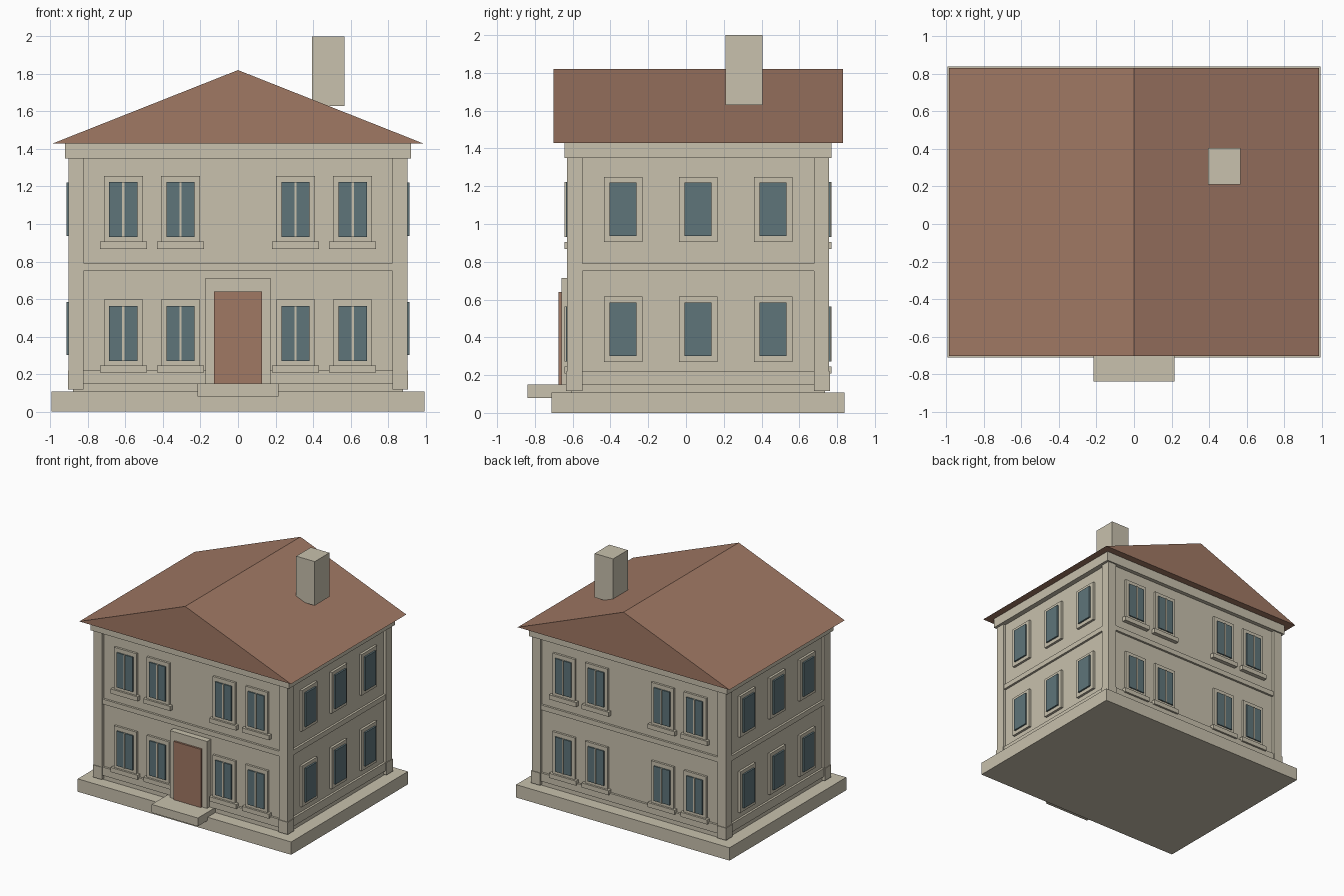
import bpy
from mathutils import Vector

cube = bpy.data.objects.get("Cube")
if cube:
    bpy.data.objects.remove(cube, do_unlink=True)


def material(name, rgb):
    m = bpy.data.materials.new(name)
    m.use_nodes = True
    m.diffuse_color = (*rgb, 1)
    m.node_tree.nodes["Principled BSDF"].inputs["Base Color"].default_value = (*rgb, 1)
    return m


STONE = material("pale stone", (0.578, 0.533, 0.418))
TILE = material("terracotta", (0.352, 0.188, 0.127))
GLASS = material("blue grey glass", (0.114, 0.178, 0.195))
CY = 0.064  # middle of the house from front to back


def mesh(name, verts, faces, mat):
    me = bpy.data.meshes.new(name)
    me.from_pydata(verts, [], faces)
    me.materials.append(mat)
    ob = bpy.data.objects.new(name, me)
    bpy.context.collection.objects.link(ob)
    return ob


def box(name, x, y, z, mat=STONE):
    """Box from (low, high) ranges on each axis."""
    (x0, x1), (y0, y1), (z0, z1) = sorted(x), sorted(y), z
    plan = [(x0, y0), (x1, y0), (x1, y1), (x0, y1)]
    verts = [(a, b, c) for c in (z0, z1) for a, b in plan]
    sides = [(i, (i + 1) % 4, (i + 1) % 4 + 4, i + 4) for i in range(4)]
    return mesh(name, verts, [(3, 2, 1, 0), (4, 5, 6, 7)] + sides, mat)


def wall_box(name, wall, u, z, d, mat=STONE):
    """Box on a wall: u runs along the wall, d is the distance out from the middle."""
    axis, sign = wall
    out = (sign * d[0], sign * d[1])
    if axis == "x":
        return box(name, out, (CY + u[0], CY + u[1]), z, mat)
    return box(name, u, (CY + out[0], CY + out[1]), z, mat)


def span(c, half):
    return c - half, c + half


FRONT, BACK, LEFT, RIGHT = ("y", -1), ("y", 1), ("x", 1), ("x", -1)

# Foundation, wall core, cornice and entrance step
box("foundation", span(0, 0.993), span(CY, 0.776), (0, 0.108))
box("wall_core", span(0, 0.88), span(CY, 0.672), (0.108, 1.43))
box("cornice", span(0, 0.923), span(CY, 0.706), (1.35, 1.43))
box("entrance_step", span(0, 0.215), (-0.84, -0.58), (0.08, 0.15))

# Corner pilasters with slightly wider feet
for sx, nx in ((1, "left"), (-1, "right")):
    for sy, ny in ((-1, "front"), (1, "back")):
        box(f"{ny}_{nx}_pilaster", (sx * 0.823, sx * 0.902),
            (CY + sy * 0.613, CY + sy * 0.694), (0.12, 1.35))
        box(f"{ny}_{nx}_pilaster_foot", (sx * 0.823, sx * 0.907),
            (CY + sy * 0.613, CY + sy * 0.699), (0.117, 0.22))

# Baseboards and belt courses between the pilasters
for wall, name in ((FRONT, "front"), (BACK, "back"), (LEFT, "left"), (RIGHT, "right")):
    half, face = (0.613, 0.88) if wall[0] == "x" else (0.823, 0.672)
    for part, z in (("baseboard", (0.15, 0.22)), ("belt_course", (0.75, 0.792))):
        wall_box(f"{name}_{part}", wall, span(0, half), z, (face - 0.02, face + 0.018))

# Front and back windows: surround, two panes, centre bar and sill
for wall, name in ((FRONT, "front"), (BACK, "back")):
    for c in (-0.611, -0.307, 0.307, 0.611):
        for base in (0.208, 0.868):
            wall_box(f"{name}_window_surround", wall, span(c, 0.104),
                     (base + 0.03, base + 0.389), (0.65, 0.690))
            wall_box(f"{name}_window_sill", wall, span(c, 0.125),
                     (base, base + 0.038), (0.65, 0.706))
            wall_box(f"{name}_window_bar", wall, span(c, 0.006),
                     (base + 0.063, base + 0.355), (0.65, 0.706))
            for s in (-1, 1):
                wall_box(f"{name}_window_pane", wall, (c + s * 0.006, c + s * 0.075),
                         (base + 0.063, base + 0.355), (0.65, 0.700), GLASS)

# Side windows: surround and single pane
for wall, name in ((LEFT, "left"), (RIGHT, "right")):
    for c in (-0.397, 0, 0.397):
        for base in (0.27, 0.905):
            wall_box(f"{name}_window_surround", wall, span(c, 0.102),
                     (base, base + 0.345), (0.86, 0.900))
            wall_box(f"{name}_window_pane", wall, span(c, 0.071),
                     (base + 0.031, base + 0.315), (0.86, 0.914), GLASS)

# Front door
wall_box("door_surround", FRONT, span(0, 0.173), (0.15, 0.713), (0.65, 0.722))
wall_box("door", FRONT, span(0, 0.127), (0.15, 0.64), (0.65, 0.738), TILE)

# Gable roof: triangular profile swept from front to back
profile = [Vector((-0.985, 0, 1.43)), Vector((0.985, 0, 1.43)), Vector((0, 0, 1.82))]
roof_verts = [p + Vector((0, CY + d, 0)) for d in (-0.766, 0.766) for p in profile]
roof_sides = [(i, (i + 1) % 3, (i + 1) % 3 + 3, i + 3) for i in range(3)]
mesh("roof", roof_verts, [(0, 1, 2), (5, 4, 3)] + [f[::-1] for f in roof_sides], TILE)

# Chimney
box("chimney", (0.395, 0.567), (0.21, 0.405), (1.63, 2.0))
